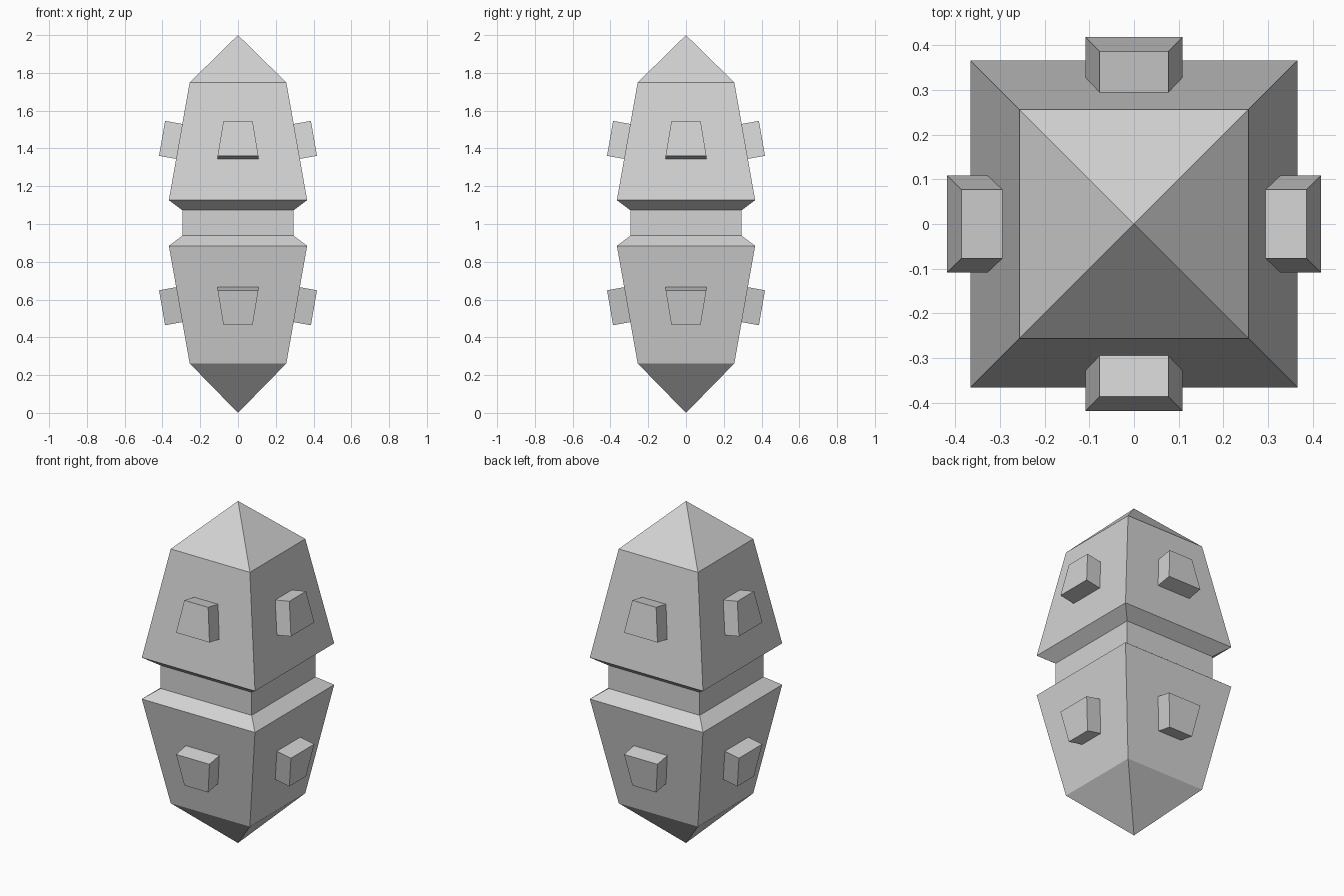
import bpy
import bmesh
from math import pi
from mathutils import Matrix, Vector

cube = bpy.data.objects.get("Cube")
if cube:
    bpy.data.objects.remove(cube, do_unlink=True)

GREY = 0.65
MID = 1.005  # height of the mirror plane between the two halves

mat = bpy.data.materials.new("plain grey")
mat.use_nodes = True
mat.diffuse_color = (GREY, GREY, GREY, 1)
mat.node_tree.nodes["Principled BSDF"].inputs["Base Color"].default_value = (GREY, GREY, GREY, 1)


def make_object(name, bm):
    bmesh.ops.recalc_face_normals(bm, faces=bm.faces)
    mesh = bpy.data.meshes.new(name)
    bm.to_mesh(mesh)
    bm.free()
    mesh.materials.append(mat)
    obj = bpy.data.objects.new(name, mesh)
    bpy.context.collection.objects.link(obj)
    return obj


def square_ring(bm, half, z):
    return [bm.verts.new((x * half, y * half, z))
            for x, y in ((-1, -1), (1, -1), (1, 1), (-1, 1))]


def bridge(bm, a, b):
    for i in range(4):
        j = (i + 1) % 4
        bm.faces.new((a[i], a[j], b[j], b[i]))


# Square body: two tapered halves with pointed ends, joined by a neck
profile = [(0.256, 0.262), (0.366, 0.884), (0.295, 0.938),
           (0.295, 1.073), (0.366, 1.126), (0.256, 1.749)]
bm = bmesh.new()
rings = [square_ring(bm, half, z) for half, z in profile]
for low, high in zip(rings, rings[1:]):
    bridge(bm, low, high)
for ring, tip_z in ((rings[0], 0), (rings[-1], 2)):
    tip = bm.verts.new((0, 0, tip_z))
    for i in range(4):
        bm.faces.new((ring[i], ring[(i + 1) % 4], tip))
make_object("body", bm)


# Raised tapered block on a sloping wall; flip mirrors it to the lower half
def wall_block(name, angle, flip):
    bm = bmesh.new()
    # half width, outward distance and height of the narrow and wide edges
    narrow, wide = (0.077, 0.292, 1.529), (0.108, 0.324, 1.344)
    outward = Vector((0, -0.094, 0.017))
    inner = [Vector((s * w, -d, z)) for w, d, z, s in
             ((*wide, -1), (*wide, 1), (*narrow, 1), (*narrow, -1))]
    back = [bm.verts.new(p - outward * 0.1) for p in inner]
    front = [bm.verts.new(p + outward) for p in inner]
    bridge(bm, back, front)
    bm.faces.new(back)
    bm.faces.new(front)
    bm.transform(Matrix.Rotation(angle, 4, "Z"))
    if flip:
        for v in bm.verts:
            v.co.z = 2 * MID - v.co.z
    make_object(name, bm)


for i, side in enumerate(("front", "left", "back", "right")):
    wall_block("upper_block_" + side, i * pi / 2, False)
    wall_block("lower_block_" + side, i * pi / 2, True)
